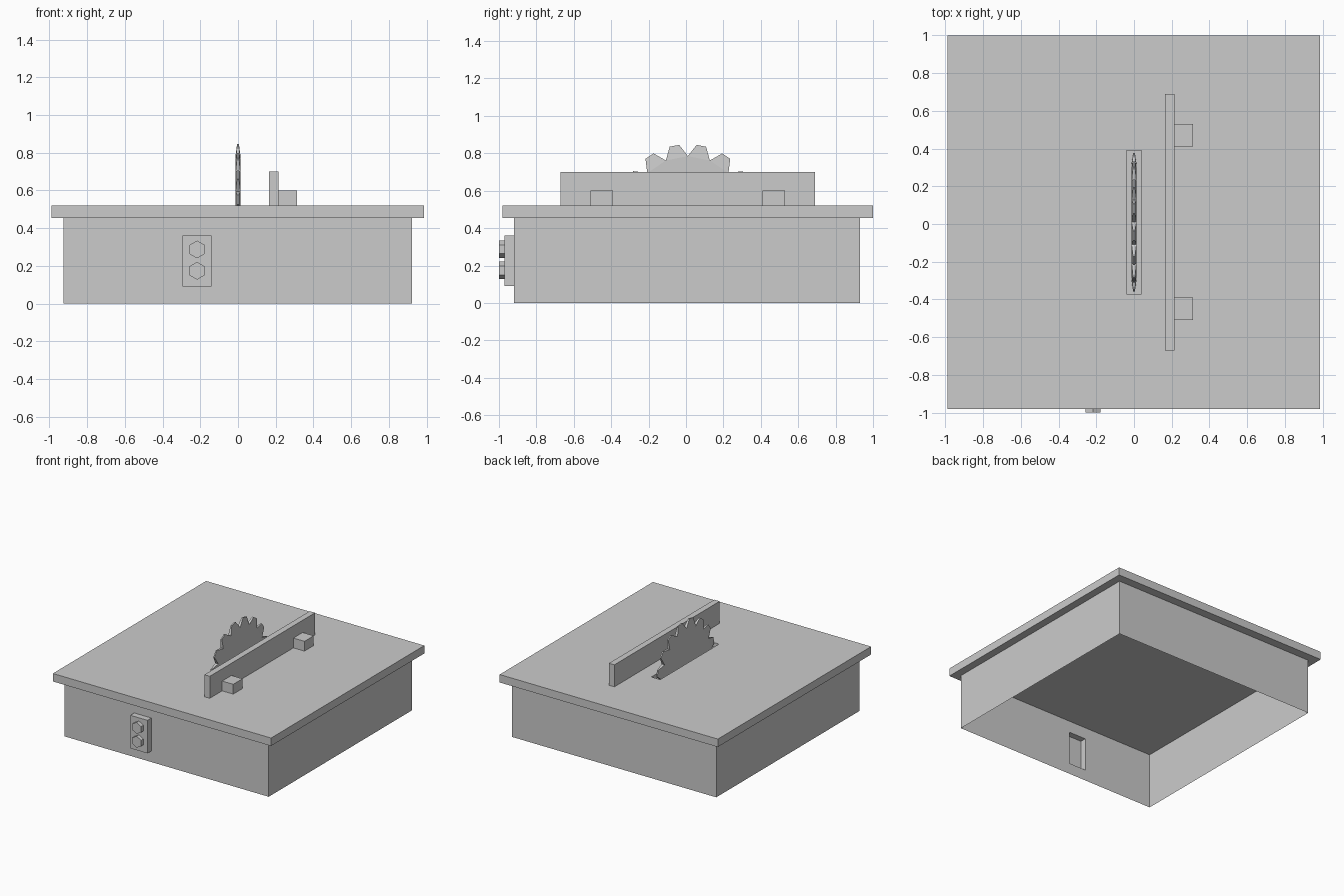
import bpy, bmesh, math

if "Cube" in bpy.data.objects:
    bpy.data.objects.remove(bpy.data.objects["Cube"])


def finish(name, bm):
    bmesh.ops.remove_doubles(bm, verts=bm.verts, dist=1e-5)
    bmesh.ops.recalc_face_normals(bm, faces=bm.faces)
    mesh = bpy.data.meshes.new(name)
    bm.to_mesh(mesh)
    bm.free()
    obj = bpy.data.objects.new(name, mesh)
    bpy.context.collection.objects.link(obj)
    return obj


def loft(bm, loops):
    """Skin consecutive closed loops that have equal point counts."""
    rings = [[bm.verts.new(p) for p in loop] for loop in loops]
    for a, b in zip(rings, rings[1:]):
        n = len(a)
        for i in range(n):
            j = (i + 1) % n
            bm.faces.new((a[i], a[j], b[j], b[i]))
    return rings


def rect_z(x0, x1, y0, y1, z):
    return [(x0, y0, z), (x1, y0, z), (x1, y1, z), (x0, y1, z)]


def rect_y(x0, x1, z0, z1, y):
    return [(x0, y, z0), (x1, y, z0), (x1, y, z1), (x0, y, z1)]


def box(name, x0, x1, y0, y1, z0, z1):
    bm = bmesh.new()
    rings = loft(bm, [rect_z(x0, x1, y0, y1, z0), rect_z(x0, x1, y0, y1, z1)])
    bm.faces.new(rings[0])
    bm.faces.new(rings[1])
    return finish(name, bm)


# Table top with a shallow blade slot
TOP, UNDER, SLOT = 0.52, 0.455, 0.485
outer = (-0.988, 0.985, -0.98, 1.0)
slot = (-0.04, 0.04, -0.37, 0.39)
bm = bmesh.new()
r = loft(bm, [rect_z(*outer, UNDER), rect_z(*outer, TOP),
              rect_z(*slot, TOP), rect_z(*slot, SLOT)])
bm.faces.new(r[0])
bm.faces.new(r[-1])
finish("table_top", bm)

# Open-bottomed thin cabinet; the hollow switch plate grows from its front wall
X0, X1, Y0, Y1 = -0.925, 0.922, -0.92, 0.93
plate = (-0.295, -0.14, 0.09, 0.36)
bm = bmesh.new()
r = loft(bm, [rect_y(X0, X1, 0, UNDER, Y0), rect_y(*plate, Y0), rect_y(*plate, -0.97)])
bm.faces.new(r[-1])
back = [bm.verts.new(p) for p in rect_y(X0, X1, 0, UNDER, Y1)]
front = r[0]
bm.faces.new(back)
bm.faces.new((front[1], back[1], back[2], front[2]))
bm.faces.new((front[0], front[3], back[3], back[0]))
finish("cabinet", bm)

# Hexagonal switch buttons
for label, z in (("upper", 0.287), ("lower", 0.174)):
    bm = bmesh.new()
    loops = [[(-0.217 + 0.047 * math.sin(i * math.pi / 3), y,
               z + 0.047 * math.cos(i * math.pi / 3)) for i in range(6)]
             for y in (-0.97, -1.0)]
    r = loft(bm, loops)
    bm.faces.new(r[1])
    finish(label + "_button", bm)

# Saw blade: 16 tapered teeth on a flat disc, trimmed at the slot floor
TEETH, CY, CZ = 16, 0.01, 0.478
R_ROOT, R_TIP, HALF, HALF_TIP = 0.307, 0.37, 0.013, 0.005


def rim(x, radius, deg):
    a = math.radians(deg)
    return (x, CY + radius * math.sin(a), CZ + radius * math.cos(a))


bm = bmesh.new()
step = 360 / TEETH
sides = []
for s in (-1, 1):
    roots = [bm.verts.new(rim(s * HALF, R_ROOT, i * step)) for i in range(TEETH)]
    tips = [[bm.verts.new(rim(s * HALF_TIP, R_TIP, (i + 0.5) * step + d)) for d in (-4, 4)]
            for i in range(TEETH)]
    bm.faces.new(roots)
    loop = []
    for i in range(TEETH):
        bm.faces.new((roots[i], tips[i][0], tips[i][1], roots[(i + 1) % TEETH]))
        loop += [roots[i], *tips[i]]
    sides.append(loop)
n = len(sides[0])
for i in range(n):
    j = (i + 1) % n
    bm.faces.new((sides[0][i], sides[0][j], sides[1][j], sides[1][i]))
bmesh.ops.bisect_plane(bm, geom=bm.verts[:] + bm.edges[:] + bm.faces[:],
                       plane_co=(0, 0, SLOT), plane_no=(0, 0, 1), clear_inner=True)
finish("saw_blade", bm)

# Rip fence and its two support blocks
box("fence", 0.165, 0.214, -0.67, 0.69, TOP, 0.70)
for label, y in (("front", -0.45), ("rear", 0.47)):
    box(label + "_fence_block", 0.214, 0.314, y - 0.06, y + 0.06, TOP, 0.60)
